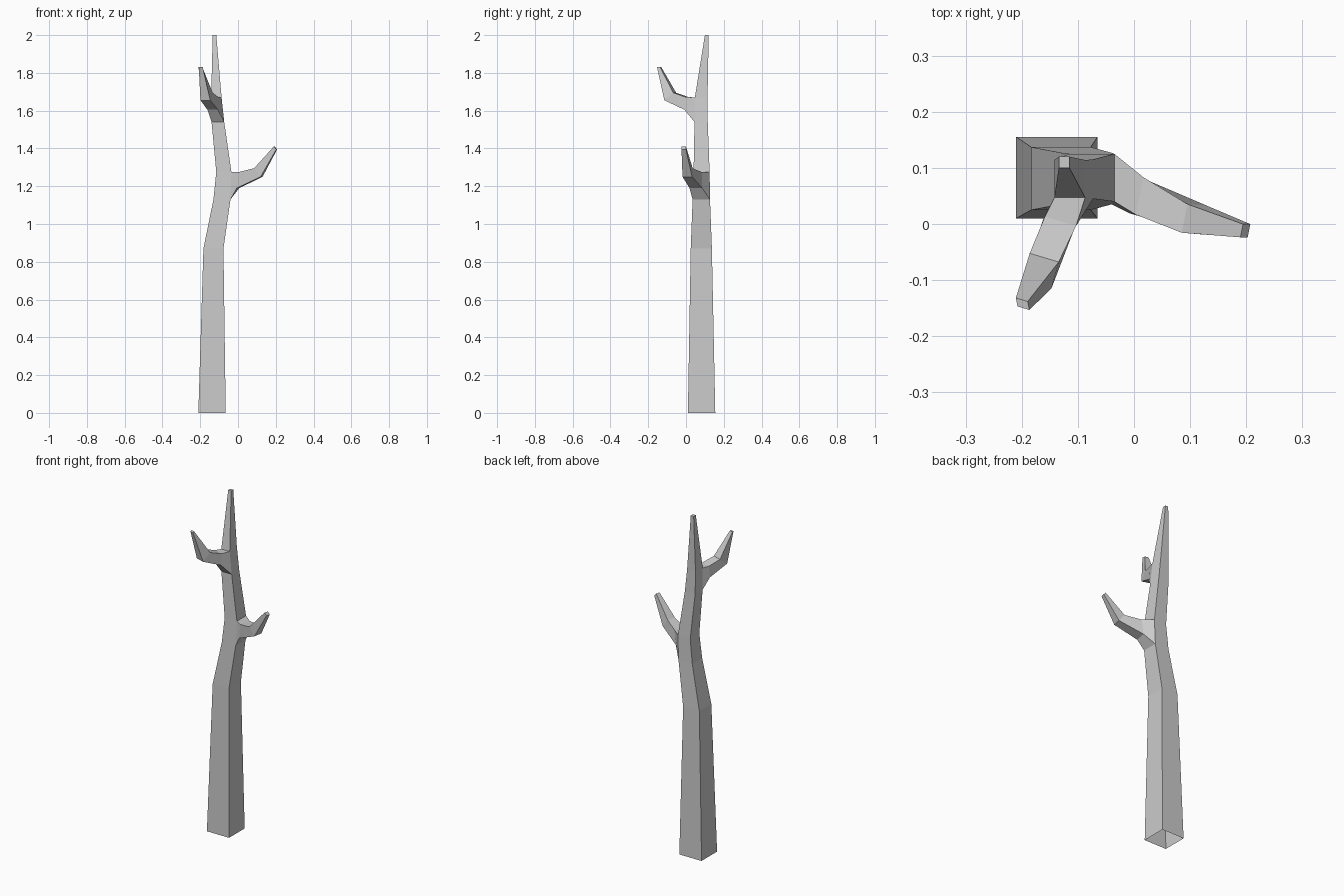
import bpy, bmesh
from mathutils import Vector

cube = bpy.data.objects.get("Cube")
if cube:
    bpy.data.objects.remove(cube, do_unlink=True)

bark = bpy.data.materials.new("grey_bark")
bark.use_nodes = True
colour = (0.6, 0.6, 0.6, 1)
bark.diffuse_color = colour
bark.node_tree.nodes["Principled BSDF"].inputs["Base Color"].default_value = colour

bm = bmesh.new()


def trunk_ring(x_min, x_max, y_min, y_max, z):
    corners = [(x_min, y_min), (x_max, y_min), (x_max, y_max), (x_min, y_max)]
    return [bm.verts.new((x, y, z)) for x, y in corners]


def branch_ring(low, high, half_width, side):
    offset = Vector(side).normalized() * half_width
    low, high = Vector(low), Vector(high)
    points = [low - offset, low + offset, high + offset, high - offset]
    return [bm.verts.new(p) for p in points]


def bridge(ring_a, ring_b, skip=None):
    for i in range(4):
        if i != skip:
            j = (i + 1) % 4
            bm.faces.new((ring_a[i], ring_a[j], ring_b[j], ring_b[i]))


def grow_branch(lower, upper, face, side, sections):
    # Start from the open trunk face and loft outwards to a capped tip
    j = (face + 1) % 4
    ring = [lower[face], lower[j], upper[j], upper[face]]
    for low, high, half_width in sections:
        following = branch_ring(low, high, half_width, side)
        bridge(ring, following)
        ring = following
    bm.faces.new(ring)


# Tapering, bent trunk with an open base
trunk = [trunk_ring(*r) for r in (
    (-0.21, -0.065, 0.01, 0.155, 0),
    (-0.183, -0.077, 0.025, 0.137, 0.87),
    (-0.13, -0.04, 0.035, 0.127, 1.13),
    (-0.115, -0.035, 0.04, 0.125, 1.275),
    (-0.14, -0.073, 0.045, 0.115, 1.54),
    (-0.142, -0.087, 0.047, 0.114, 1.67),
    (-0.134, -0.115, 0.1, 0.12, 2),
)]
FRONT, LEFT = 0, 1
openings = {2: LEFT, 4: FRONT}
for i in range(len(trunk) - 1):
    bridge(trunk[i], trunk[i + 1], openings.get(i))
bm.faces.new(trunk[-1])

# Lower branch on the left side
grow_branch(trunk[2], trunk[3], LEFT, (0.2, 1, 0), (
    ((0, 0.052, 1.19), (0.01, 0.05, 1.275), 0.034),
    ((0.125, 0.007, 1.25), (0.09, 0.01, 1.295), 0.026),
    ((0.205, -0.012, 1.395), (0.192, -0.012, 1.41), 0.012),
))

# Upper branch on the front
grow_branch(trunk[4], trunk[5], FRONT, (1, -0.3, 0), (
    ((-0.134, 0, 1.605), (-0.131, 0.005, 1.672), 0.029),
    ((-0.173, -0.107, 1.655), (-0.16, -0.06, 1.695), 0.027),
    ((-0.197, -0.15, 1.83), (-0.2, -0.135, 1.832), 0.011),
))

bmesh.ops.recalc_face_normals(bm, faces=bm.faces)
mesh = bpy.data.meshes.new("bare_tree")
bm.to_mesh(mesh)
bm.free()
mesh.materials.append(bark)
tree = bpy.data.objects.new("bare_tree", mesh)
bpy.context.collection.objects.link(tree)
